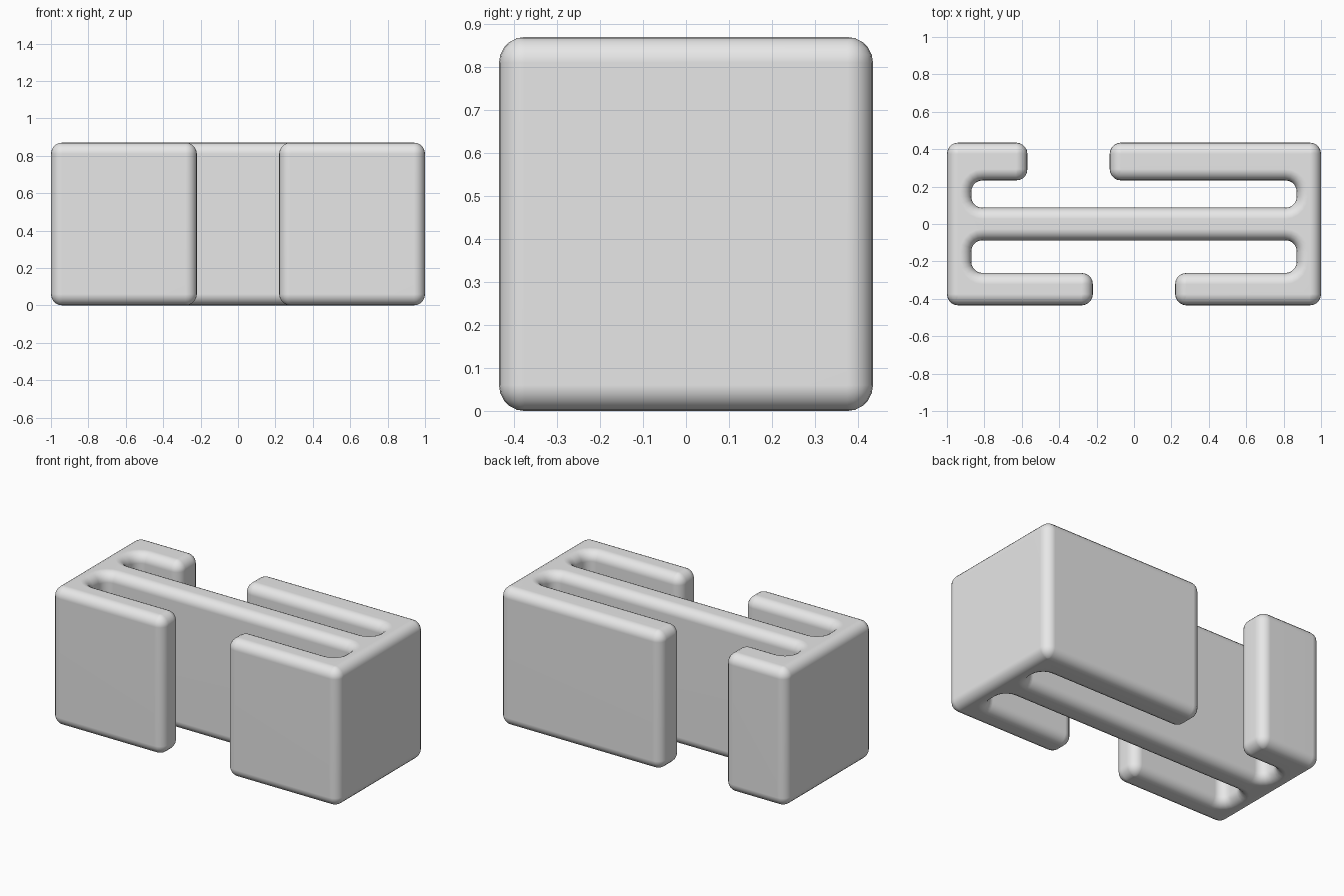
import bpy
import bmesh
from math import atan2, cos, sin, pi
from mathutils import Vector

if "Cube" in bpy.data.objects:
    bpy.data.objects.remove(bpy.data.objects["Cube"], do_unlink=True)

HEIGHT, RADIUS, STEPS = 0.87, 0.06, 5
BACK, WEB, WALL = 0.435, 0.087, 0.87

# Plan outline, counter-clockwise: central web, end walls and four return arms
OUTLINE = [
    (-1, -BACK), (-.22, -BACK), (-.22, -.262), (-WALL, -.262), (-WALL, -WEB),
    (WALL, -WEB), (WALL, -.262), (.22, -.262), (.22, -BACK), (1, -BACK),
    (1, BACK), (-.13, BACK), (-.13, .233), (WALL, .233), (WALL, WEB),
    (-WALL, WEB), (-WALL, .233), (-.57, .233), (-.57, BACK), (-1, BACK),
]


def rounded(outline):
    """Round every corner; return (point, outward normal) pairs."""
    result = []
    for i, corner in enumerate(outline):
        p = Vector(corner)
        d_in = (p - Vector(outline[i - 1])).normalized()
        d_out = (Vector(outline[(i + 1) % len(outline)]) - p).normalized()
        turn = 1 if d_in.cross(d_out) > 0 else -1
        centre = p + (d_out - d_in) * RADIUS
        start = atan2(-d_in.x, d_in.y)
        for k in range(STEPS + 1):
            a = start + turn * k / STEPS * pi / 2
            normal = Vector((cos(a), sin(a)))
            result.append((centre + normal * RADIUS * turn, normal))
    return result


# Stack inset rings so the top and bottom rims are rounded
levels = []
for k in range(STEPS + 1):
    a = k / STEPS * pi / 2
    levels.append((RADIUS * (1 - sin(a)), RADIUS * (1 - cos(a))))
levels += [(inset, HEIGHT - z) for inset, z in reversed(levels)]

bm = bmesh.new()
profile = rounded(OUTLINE)
rings = []
for inset, z in levels:
    rings.append([bm.verts.new((*(p - n * inset), z)) for p, n in profile])
count = len(profile)
for low, high in zip(rings, rings[1:]):
    for i in range(count):
        j = (i + 1) % count
        bm.faces.new((low[i], low[j], high[j], high[i]))
bm.faces.new(rings[-1])
bm.faces.new(rings[0][::-1])
bmesh.ops.remove_doubles(bm, verts=bm.verts, dist=0.0005)
bmesh.ops.recalc_face_normals(bm, faces=bm.faces)

mesh = bpy.data.meshes.new("slotted_block")
bm.to_mesh(mesh)
bm.free()
block = bpy.data.objects.new("slotted_block", mesh)
bpy.context.collection.objects.link(block)

# Plain grey material
grey = bpy.data.materials.new("plain grey")
grey.use_nodes = True
colour = (0.8, 0.8, 0.8, 1)
grey.diffuse_color = colour
grey.node_tree.nodes["Principled BSDF"].inputs["Base Color"].default_value = colour
mesh.materials.append(grey)

# Smooth rims with flat broad faces
bpy.context.view_layer.objects.active = block
block.select_set(True)
bpy.ops.object.shade_smooth_by_angle(angle=pi / 4)
weighted = block.modifiers.new("flat_faces", 'WEIGHTED_NORMAL')
weighted.keep_sharp = True
